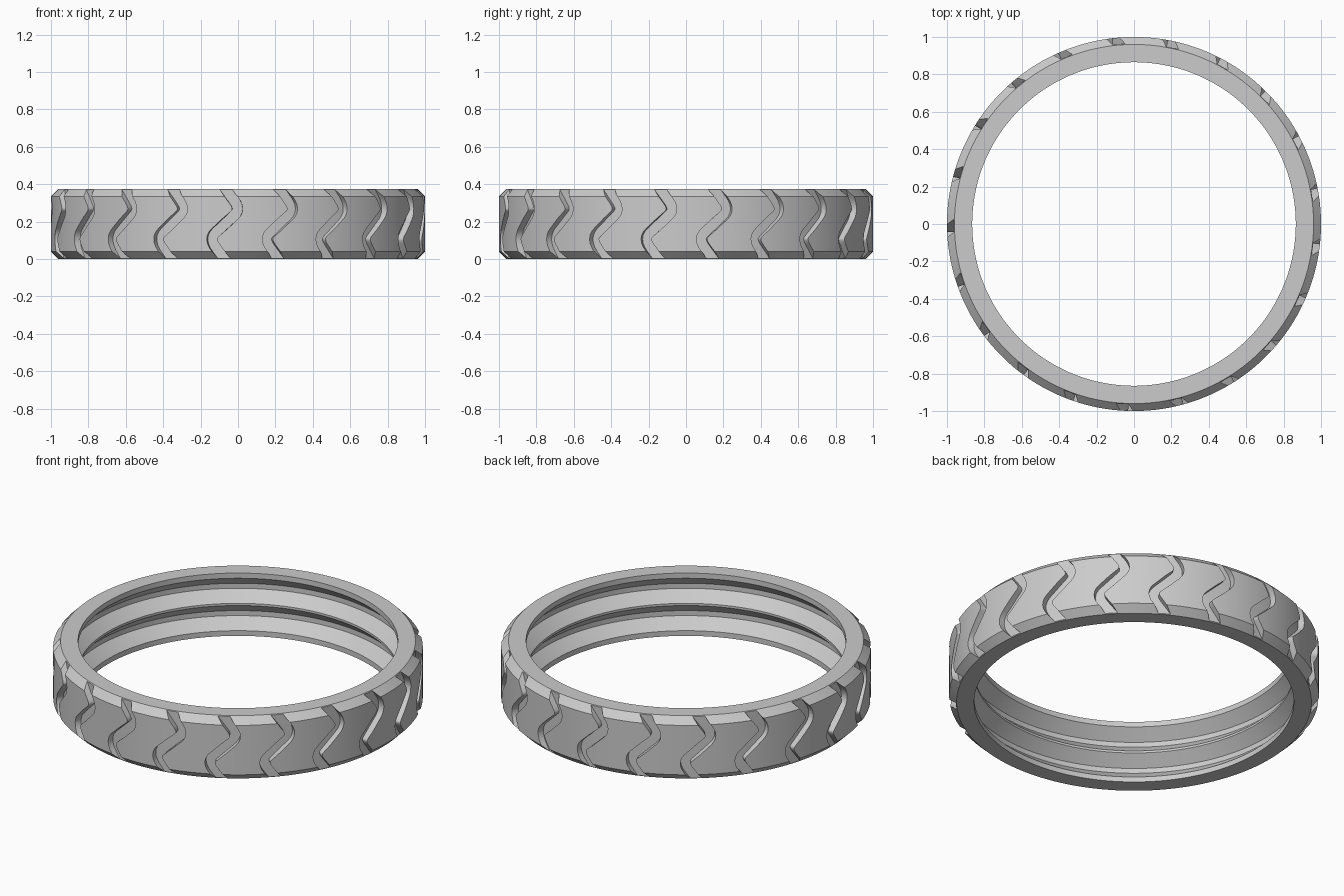
import bpy, bmesh, math
from mathutils import Vector

cube = bpy.data.objects.get("Cube")
if cube:
    bpy.data.objects.remove(cube)

HEIGHT = 0.375
OUTER, EDGE, INNER, FLOOR = 1.0, 0.96, 0.865, 0.964
CHAMFER = 0.04
SEGMENTS = 252
GROOVES = 21
GROOVE_WIDTH = 0.056
FIRST_ANGLE = math.radians(-94.1)

grey = bpy.data.materials.new("rubber_grey")
grey.use_nodes = True
colour = (0.6, 0.6, 0.6, 1)
grey.diffuse_color = colour
grey.node_tree.nodes["Principled BSDF"].inputs["Base Color"].default_value = colour


def make_object(name, bm):
    bmesh.ops.recalc_face_normals(bm, faces=bm.faces)
    mesh = bpy.data.meshes.new(name)
    bm.to_mesh(mesh)
    bm.free()
    mesh.materials.append(grey)
    obj = bpy.data.objects.new(name, mesh)
    bpy.context.collection.objects.link(obj)
    return obj


def polar(radius, angle, z):
    return (radius * math.cos(angle), radius * math.sin(angle), z)


# Ring profile: chamfered outside, two trapezoid channels inside
lip, slope, flat, depth = 0.031, 0.06, 0.03, 0.064
profile = [(EDGE, 0), (OUTER, CHAMFER), (OUTER, HEIGHT - CHAMFER), (EDGE, HEIGHT)]
lower = [(INNER, 0), (INNER, lip), (INNER + depth, lip + slope),
         (INNER + depth, lip + slope + flat), (INNER, lip + 2 * slope + flat)]
profile += [(r, HEIGHT - z) for r, z in lower] + lower[::-1]

bm = bmesh.new()
rings = [[bm.verts.new(polar(r, math.tau * i / SEGMENTS, z)) for r, z in profile]
         for i in range(SEGMENTS)]
for i, ring in enumerate(rings):
    after = rings[(i + 1) % SEGMENTS]
    for j in range(len(profile)):
        k = (j + 1) % len(profile)
        bm.faces.new((ring[j], after[j], after[k], ring[k]))
tyre = make_object("tyre_ring", bm)


# S-shaped tread path with rounded bends, as (arc, height)
def tread_path():
    start, bend = Vector((0.016, -0.025)), Vector((-0.086, 0.11))
    mid = Vector((0, HEIGHT / 2))
    enter, leave = bend.lerp(start, 0.35), bend.lerp(mid, 0.4)
    half = [start]
    for i in range(7):
        t = i / 6
        half.append(enter.lerp(bend, t).lerp(bend.lerp(leave, t), t))
    return half + [2 * mid - p for p in reversed(half)]


# Groove cutters: one swept ribbon per groove
path = tread_path()
bm = bmesh.new()
for g in range(GROOVES):
    base = FIRST_ANGLE + math.tau * g / GROOVES
    sections = []
    for i, p in enumerate(path):
        tangent = (path[min(i + 1, len(path) - 1)] - path[max(i - 1, 0)]).normalized()
        side = Vector((tangent.y, -tangent.x)) * GROOVE_WIDTH / 2
        a, b = p - side, p + side
        sections.append([bm.verts.new(polar(r, base + q.x, q.y))
                         for r, q in ((FLOOR, a), (FLOOR, b), (1.06, b), (1.06, a))])
    for s, n in zip(sections, sections[1:]):
        for j in range(4):
            k = (j + 1) % 4
            bm.faces.new((s[j], s[k], n[k], n[j]))
    bm.faces.new(sections[0])
    bm.faces.new(sections[-1])
cutter = make_object("groove_cutter", bm)
cutter.hide_render = True

# Cut the tread, then shade smooth with sharp edges kept
cut = tyre.modifiers.new("tread", 'BOOLEAN')
cut.operation = 'DIFFERENCE'
cut.solver = 'EXACT'
cut.object = cutter
bpy.ops.object.select_all(action='DESELECT')
bpy.context.view_layer.objects.active = tyre
tyre.select_set(True)
bpy.ops.object.modifier_apply(modifier=cut.name)
bpy.data.objects.remove(cutter)
bpy.ops.object.shade_smooth_by_angle(angle=math.radians(25))
